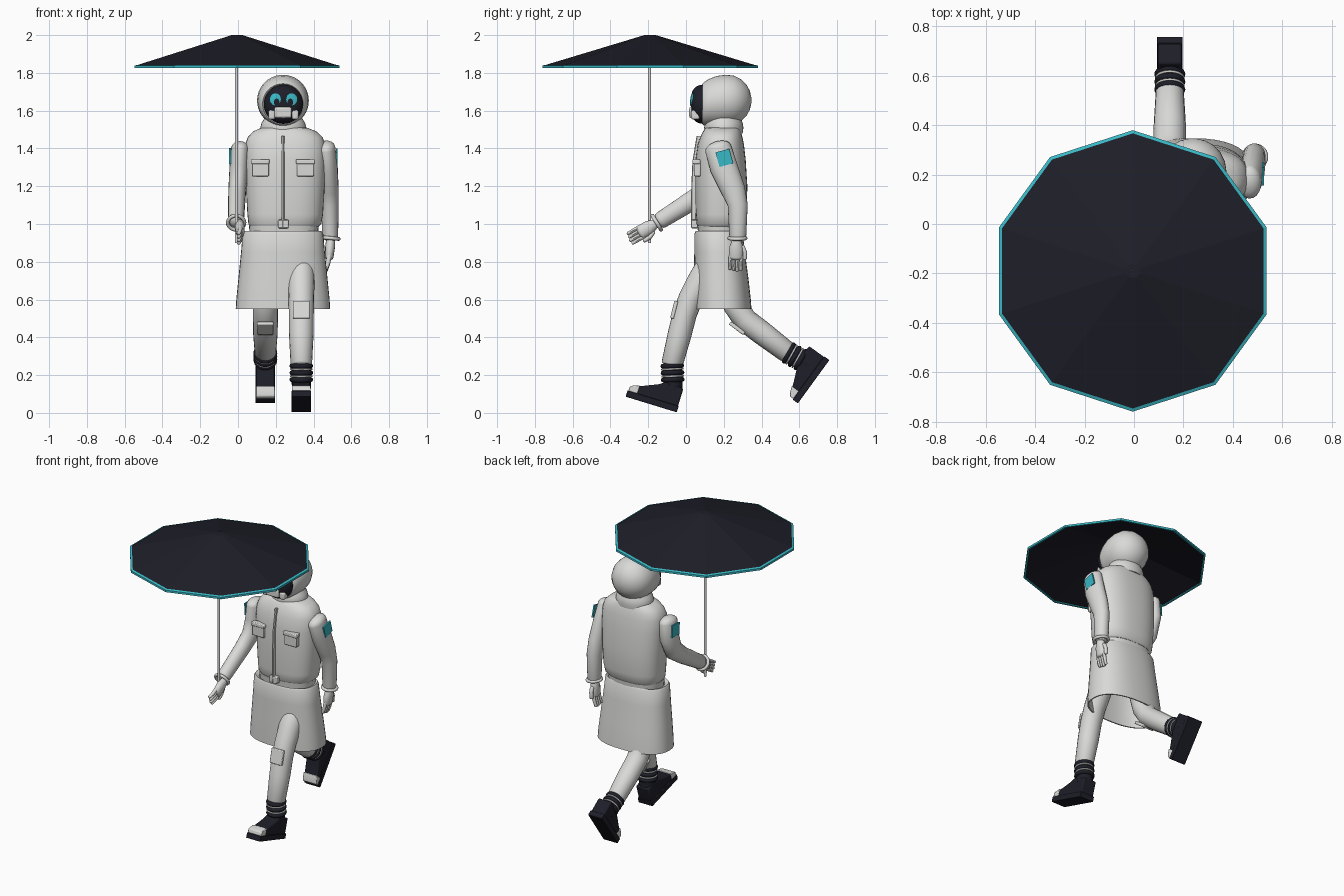
import bpy, bmesh, math
from mathutils import Vector, Matrix

if "Cube" in bpy.data.objects:
    bpy.data.objects.remove(bpy.data.objects["Cube"])

X = Vector((1, 0, 0))


def material(name, r, g, b):
    m = bpy.data.materials.new(name)
    m.diffuse_color = (r, g, b, 1)
    m.use_nodes = True
    m.node_tree.nodes["Principled BSDF"].inputs["Base Color"].default_value = m.diffuse_color
    return m


WHITE = material("suit white", 0.70, 0.70, 0.69)
DARK = material("dark navy", 0.013, 0.013, 0.022)
TEAL = material("teal", 0.04, 0.48, 0.56)


def finish(bm, name, mat, angle=40, bevel=0.0, mw=None):
    bmesh.ops.recalc_face_normals(bm, faces=bm.faces)
    me = bpy.data.meshes.new(name)
    bm.to_mesh(me)
    bm.free()
    me.materials.append(mat)
    if angle:
        me.polygons.foreach_set("use_smooth", [True] * len(me.polygons))
        me.set_sharp_from_angle(angle=math.radians(angle))
    ob = bpy.data.objects.new(name, me)
    bpy.context.collection.objects.link(ob)
    if mw:
        ob.matrix_world = mw
    if bevel:
        b = ob.modifiers.new("bevel", "BEVEL")
        b.width, b.segments = bevel, 2
    return ob


def skin(name, rings, mat, n=32, p=2.0, start=0.0, closed=False, angle=40):
    """Loft through (centre, U, V) superellipse rings."""
    bm = bmesh.new()
    loops = []
    for c, u, v in rings:
        loop = []
        for i in range(n):
            a = start + 2 * math.pi * i / n
            s, t = [math.copysign(abs(k) ** (2 / p), k) for k in (math.cos(a), math.sin(a))]
            loop.append(bm.verts.new(Vector(c) + u * s + v * t))
        loops.append(loop)
    pairs = list(zip(loops, loops[1:])) + ([(loops[-1], loops[0])] if closed else [])
    for a, b in pairs:
        for i in range(n):
            j = (i + 1) % n
            bm.faces.new((a[i], a[j], b[j], b[i]))
    if not closed:
        bm.faces.new(loops[0])
        bm.faces.new(loops[-1])
    return finish(bm, name, mat, angle)


def stack(name, rows, mat, **kw):
    """Upright loft from rows of z, cx, cy, rx, ry."""
    return skin(name, [((cx, cy, z), X * rx, Vector((0, ry, 0))) for z, cx, cy, rx, ry in rows], mat, **kw)


def limb(name, pts, radii, mat, n=20, dome=0.8):
    """Tube along points with elliptical radii (x, in-plane) and domed ends."""
    pts = [Vector(q) for q in pts]
    rings = []
    for i, (c, (ru, rv)) in enumerate(zip(pts, radii)):
        t = (pts[min(i + 1, len(pts) - 1)] - pts[max(i - 1, 0)]).normalized()
        v = t.cross(X).normalized()
        u = v.cross(t)
        ring = [(c, u * ru, v * rv)]
        if i in (0, len(pts) - 1) and dome:
            s = -1 if i == 0 else 1
            caps = [(c + t * s * dome * min(ru, rv) * math.sin(a), u * ru * math.cos(a), v * rv * math.cos(a))
                    for a in (0.35, 0.7, 1.05, 1.35, 1.5)]
            ring = caps[::-1] + ring if i == 0 else ring + caps
        rings += ring
    return skin(name, rings, mat, n=n)


def box(name, centre, size, mat, rot=0.0, bevel=0.005):
    bm = bmesh.new()
    bmesh.ops.create_cube(bm, size=1, matrix=Matrix.Diagonal((*size, 1)))
    return finish(bm, name, mat, 30, bevel, Matrix.Translation(centre) @ Matrix.Rotation(rot, 4, 'X'))


def ring(name, centre, axis, R, r, mat):
    """Torus round an axis."""
    t = Vector(axis).normalized()
    v = t.cross(X).normalized()
    u = v.cross(t)
    rows = []
    for k in range(8):
        a = 2 * math.pi * k / 8
        q = R + r * math.cos(a)
        rows.append((Vector(centre) + t * r * math.sin(a), u * q, v * q))
    return skin(name, rows, mat, n=28, closed=True, angle=60)


# umbrella: canopy, rim and pole
UX, UY = -0.005, -0.19


def canopy(name, prof, mat):
    rows = [(z, UX, UY, r, r) for r, z in prof]
    return stack(name, rows, mat, n=10, start=math.pi / 2, closed=True, angle=0)


canopy("umbrella_canopy", [(0.001, 2.0), (0.03, 2.0), (0.56, 1.84), (0.56, 1.83), (0.03, 1.985), (0.001, 1.985)], DARK)
canopy("umbrella_rim", [(0.557, 1.843), (0.57, 1.838), (0.57, 1.825), (0.557, 1.825)], TEAL)
stack("umbrella_pole", [(0.9, -0.008, -0.193, 0.009, 0.009), (1.99, -0.008, -0.193, 0.009, 0.009)], WHITE, n=12)

# jacket, collar and waist
stack("jacket", [(0.985, .245, .183, .18, .118), (1.0, .248, .184, .193, .128), (1.05, .25, .186, .2, .135),
                 (1.2, .25, .187, .209, .138), (1.34, .25, .183, .215, .133), (1.42, .25, .184, .212, .123),
                 (1.46, .25, .187, .198, .112), (1.49, .248, .19, .168, .1), (1.508, .245, .193, .125, .09),
                 (1.515, .243, .195, .08, .07)], WHITE, n=40, p=2.5)
stack("collar", [(1.48, .24, .2, .12, .1), (1.51, .24, .2, .122, .104), (1.535, .24, .2, .115, .1),
                 (1.56, .24, .2, .1, .09)], WHITE)
stack("waist", [(.94, .243, .18, .18, .115), (.99, .243, .18, .185, .12)], WHITE, p=2.4)
# hollow coat skirt
stack("coat_skirt", [(.95, .238, .173, .18, .105), (.962, .238, .173, .205, .122), (.95, .238, .173, .213, .128),
                     (.85, .238, .178, .222, .134), (.7, .238, .186, .237, .146), (.6, .238, .191, .247, .152),
                     (.55, .238, .193, .25, .154), (.55, .238, .193, .242, .146), (.7, .238, .186, .229, .138),
                     (.93, .238, .173, .2, .115)], WHITE, n=40, p=2.4, closed=True)
# zip, buckle and chest pockets
limb("zip", [(.237, .07, 1.465), (.237, .048, 1.33), (.237, .042, 1.2), (.237, .04, .985)],
     [(.008, .014)] * 4, WHITE, n=8, dome=0)
box("buckle", (.24, .045, 1.0), (.055, .035, .045), WHITE)
for side, x in (("left", .118), ("right", .357)):
    box(side + "_pocket", (x, .06, 1.295), (.09, .035, .085), WHITE)
    box(side + "_pocket_flap", (x, .055, 1.33), (.1, .04, .024), WHITE)

# hood opening forward, lofted front to back
skin("hood", [((.238, y, z), X * r, Vector((0, 0, r))) for y, r, z in
              ((.1, .1, 1.635), (.088, .108, 1.635), (.095, .115, 1.636), (.12, .124, 1.643), (.16, .133, 1.65),
               (.21, .137, 1.653), (.255, .13, 1.655), (.29, .112, 1.655), (.32, .083, 1.655),
               (.338, .05, 1.655), (.346, .015, 1.655))], WHITE, n=40, angle=60)
# dark visor
FX, FZ, FR = .241, 1.634, .104


def visor_y(dx, dz):
    k = min(1, (dx * dx + dz * dz) / FR ** 2)
    return .095 - .068 * (1 - k * k) ** 0.5


skin("visor", [((FX, visor_y(FR * k, 0), FZ), X * FR * k, Vector((0, 0, FR * k)))
               for k in (1, .99, .96, .9, .8, .65, .45, .25, .03)], DARK, n=36, angle=70)


def eye_plate(name, dx, dz, rx, rz, lift, mat):
    bm = bmesh.new()
    rows = []
    for k in (.02, .35, .7, 1):
        row = []
        for i in range(20):
            a = math.tau * i / 20
            px, pz = dx + rx * k * math.cos(a), dz + rz * k * math.sin(a)
            row.append(bm.verts.new((FX + px, visor_y(px, pz) - lift, FZ + pz)))
        rows.append(row)
    for a, b in zip(rows, rows[1:]):
        for i in range(20):
            bm.faces.new((a[i], a[i - 1], b[i - 1], b[i]))
    bm.faces.new(rows[0])
    finish(bm, name, mat)


for side, s in (("left", -1), ("right", 1)):
    eye_plate(side + "_eye", s * .043, .026, .029, .032, .003, TEAL)
    eye_plate(side + "_pupil", s * .036, .01, .015, .02, .005, DARK)
    box(side + "_cheek_filter", (FX + s * .062, .05, 1.578), (.036, .045, .05), WHITE, bevel=.01)
box("mask_snout", (FX - .003, .042, 1.59), (.092, .05, .058), WHITE, bevel=.01)


# arms, cuffs, hands and shoulder patches
def hand(side, wrist, d, thumb):
    w, d = Vector(wrist), Vector(d).normalized()
    v = d.cross(X).normalized() * thumb
    limb(side + "_palm", [w, w + d * .035, w + d * .085], [(.024, .026), (.026, .038), (.022, .038)], WHITE, n=14)
    for k in range(4):
        b = w + d * .08 + v * (.029 - .019 * k)
        limb(f"{side}_finger_{k + 1}", [b, b + d * .04 - X * .004, b + d * (.075 - .004 * abs(k - 1)) - X * .012],
             [(.012, .0105), (.0115, .01), (.01, .009)], WHITE, n=10)
    b = w + d * .03 + v * .034
    limb(side + "_thumb", [b, b + d * .025 + v * .012, b + d * .06 + v * .014], [(.013, .012)] * 3, WHITE, n=10)


ARM_R = [(.048, .07), (.05, .073), (.048, .064), (.046, .053), (.042, .045)]
limb("right_arm", [(.468, .17, 1.4), (.478, .2, 1.3), (.485, .25, 1.18), (.487, .274, 1.1), (.488, .274, .94)], ARM_R, WHITE)
limb("left_arm", [(.012, .17, 1.4), (.005, .17, 1.3), (-.002, .135, 1.2), (-.006, .05, 1.135), (-.01, -.13, 1.022)], ARM_R, WHITE)
ring("right_cuff", (.49, .272, .925), (.1, 0, 1), .044, .01, WHITE)
ring("left_cuff", (-.01, -.155, 1.007), (0, -.85, -.53), .044, .01, WHITE)
hand("right", (.49, .268, .91), (-.08, -.05, -1), -1)
hand("left", (.008, -.165, 1.0), (.05, -.86, -.5), -1)
box("right_arm_patch", (.5225, .203, 1.35), (.009, .075, .08), TEAL, .27, 0)
box("left_arm_patch", (-.0425, .172, 1.36), (.009, .075, .08), TEAL, .05, 0)


# legs, knee pads, ankle bands and boots
def leg(side, x, hip, knee, ankle, heel, boot_top, tilt):
    P = lambda q: Vector((x, q[0], q[1]))
    h, k, a, t = P(hip), P(knee), P(ankle), P(boot_top)
    limb(side + "_leg", [h, h.lerp(k, .5), h.lerp(k, .85), k.lerp(a, .15), k.lerp(a, .5), a],
         [(.07, .07), (.07, .07), (.067, .065), (.066, .064), (.065, .063), (.057, .057)], WHITE, dome=.3)
    shin = (a - k).normalized()
    front = X.cross(shin)
    front = front if front.y < 0 else -front
    pad = k + shin * .04 + front * .06
    box(side + "_knee_pad", pad, (.088, .02, .095), WHITE, math.atan2(shin.y, -shin.z))
    axis = t - a
    limb(side + "_ankle", [a, t], [(.052, .052), (.05, .05)], DARK, dome=0)
    for i, f in enumerate((.08, .34, .6)):
        ring(f"{side}_ankle_band_{i + 1}", a.lerp(t, f), axis, .05, .013, DARK)
    for i, f in enumerate((.2, .47)):
        ring(f"{side}_ankle_stripe_{i + 1}", a.lerp(t, f), axis, .055, .005, WHITE)
    mw = Matrix.Translation(P(heel)) @ Matrix.Rotation(math.radians(tilt), 4, 'X')

    def wedge(name, prof, w, mat, bevel):
        bm = bmesh.new()
        f = bm.faces.new([bm.verts.new((-w, y, z)) for y, z in prof])
        e = bmesh.ops.extrude_face_region(bm, geom=[f])["geom"]
        bmesh.ops.translate(bm, vec=(2 * w, 0, 0), verts=[g for g in e if isinstance(g, bmesh.types.BMVert)])
        finish(bm, side + name, mat, 30, bevel, mw)

    wedge("_boot_sole", [(.003, 0), (-.28, 0), (-.28, .034), (.003, .034)], .052, DARK, .003)
    wedge("_boot_upper", [(0, .03), (-.25, .03), (-.25, .066), (-.2, .085), (-.13, .115), (-.1, .135), (0, .13)],
          .048, DARK, .008)
    wedge("_toe_cap", [(-.225, .033), (-.275, .033), (-.275, .056), (-.262, .066), (-.225, .08)], .05, WHITE, .004)


leg("right", .335, (.135, .8), (.005, .57), (-.073, .26), (-.052, .004), (-.068, .12), -17)
leg("left", .145, (.2, .82), (.275, .52), (.535, .322), (.757, .277), (.655, .255), 54)
